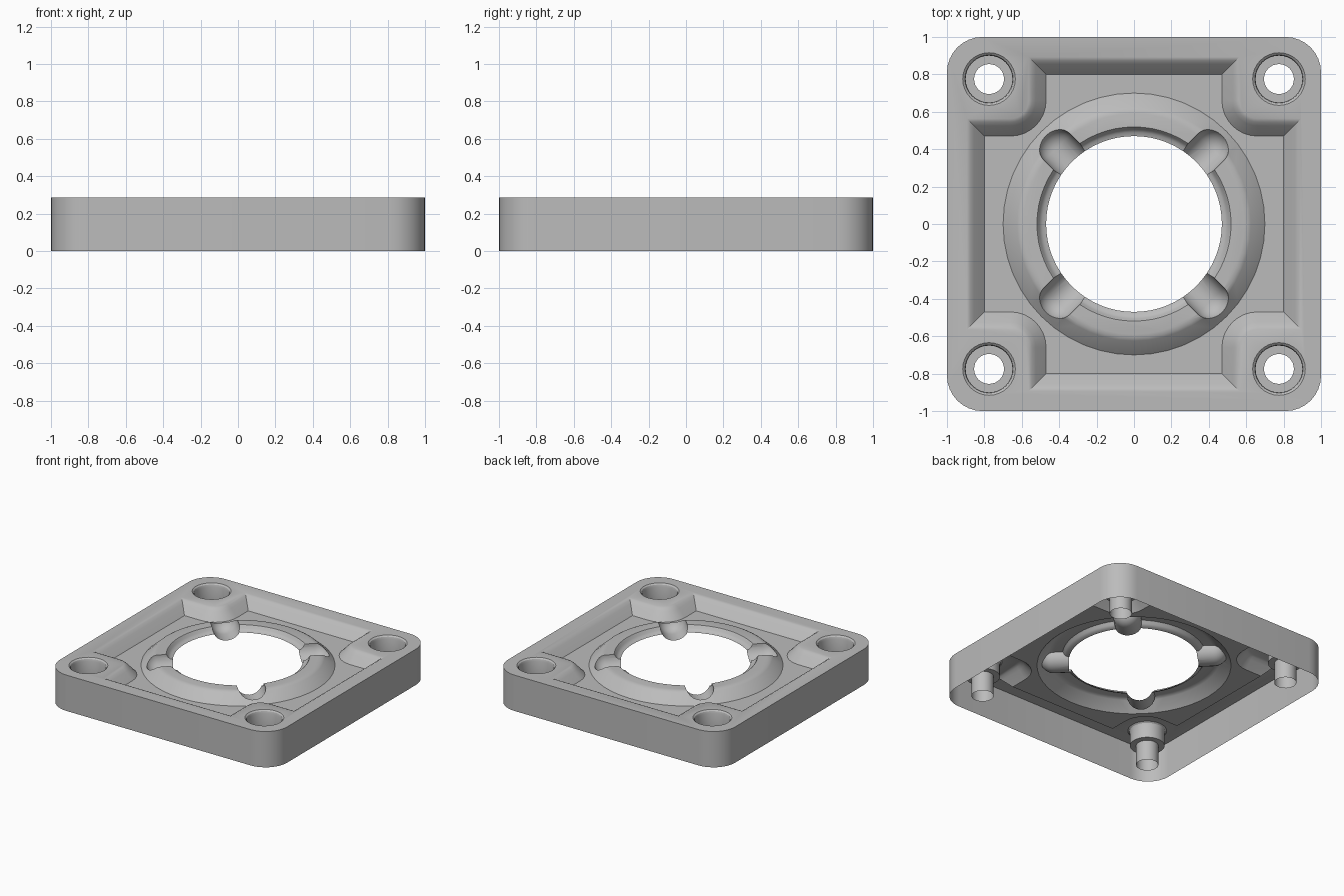
import bpy, bmesh, math
from mathutils import Vector

if "Cube" in bpy.data.objects:
    bpy.data.objects.remove(bpy.data.objects["Cube"])

TOP, FLOOR = 0.285, 0.20
HOLE_R = 0.47

grey = bpy.data.materials.new("plain grey")
grey.use_nodes = True
grey.diffuse_color = (0.5, 0.5, 0.5, 1)
grey.node_tree.nodes["Principled BSDF"].inputs["Base Color"].default_value = grey.diffuse_color


def loft(name, rings):
    """Closed solid through rings of equal point count, capped at both ends."""
    bm = bmesh.new()
    loops = [[bm.verts.new(p) for p in ring] for ring in rings]
    n = len(loops[0])
    for low, high in zip(loops, loops[1:]):
        for i in range(n):
            j = (i + 1) % n
            bm.faces.new((low[i], low[j], high[j], high[i]))
    bm.faces.new(loops[0][::-1])
    bm.faces.new(loops[-1])
    bmesh.ops.recalc_face_normals(bm, faces=bm.faces)
    mesh = bpy.data.meshes.new(name)
    bm.to_mesh(mesh)
    bm.free()
    obj = bpy.data.objects.new(name, mesh)
    bpy.context.collection.objects.link(obj)
    return obj


def lathe(name, profile, centre=(0, 0), sides=48):
    turn = [2 * math.pi * i / sides for i in range(sides)]
    return loft(name, [[(centre[0] + r * math.cos(t), centre[1] + r * math.sin(t), z)
                        for t in turn] for r, z in profile])


def four_way(quadrant):
    """Repeat the points of one quadrant around the centre."""
    pts = list(quadrant)
    for _ in range(3):
        quadrant = [(-y, x) for x, y in quadrant]
        pts += quadrant
    return pts


def rounded_square(z, half=1.0, radius=0.19, steps=8):
    c = half - radius
    arc = [math.pi / 2 * i / steps for i in range(steps + 1)]
    return [(x, y, z) for x, y in four_way(
        [(c + radius * math.cos(t), c + radius * math.sin(t)) for t in arc])]


def cross_outline(d, z, steps=8):
    """Plus-shaped recess outline grown by d, with rounded inner corners."""
    arm, block, c = 0.80 + d, 0.47 + d, 0.66
    r = c - block
    arc = [-math.pi / 2 - math.pi / 2 * i / steps for i in range(steps + 1)]
    quad = [(arm, block)] + [(c + r * math.cos(t), c + r * math.sin(t)) for t in arc]
    return [(x, y, z) for x, y in four_way(quad + [(block, arm)])]


def combine(target, tool, operation):
    mod = target.modifiers.new(tool.name, "BOOLEAN")
    mod.operation, mod.object, mod.solver = operation, tool, "EXACT"
    bpy.context.view_layer.update()
    done = bpy.data.meshes.new_from_object(
        target.evaluated_get(bpy.context.evaluated_depsgraph_get()))
    target.modifiers.clear()
    target.data = done
    bpy.data.objects.remove(tool)


# Outer frame block
frame = loft("mounting_frame", [rounded_square(0), rounded_square(TOP)])

# Sunken cross-shaped floor with sloping, softened walls
recess = [(0, FLOOR), (0.055, 0.258), (0.075, 0.276), (0.095, 0.286), (0.095, 0.4)]
combine(frame, loft("recess", [cross_outline(d, z) for d, z in recess]), "DIFFERENCE")

# Raised centre ring
ring = [(0.70, 0.1), (0.70, FLOOR), (0.625, 0.268), (0.61, 0.276), (0.59, 0.28)]
combine(frame, lathe("centre_ring", ring), "UNION")

# Centre opening with stepped lip
opening = [(HOLE_R, -0.1), (HOLE_R, 0.24), (0.49, 0.245), (0.505, 0.258),
           (0.512, 0.272), (0.52, 0.281), (0.52, 0.4)]
combine(frame, lathe("opening", opening, sides=64), "DIFFERENCE")

# Round-ended radial troughs in the ring
for k in range(4):
    a = math.pi / 4 + k * math.pi / 2
    out, side = Vector((math.cos(a), math.sin(a), 0)), Vector((-math.sin(a), math.cos(a), 0))
    end = [(0.58 + 0.1 * math.sin(t), 0.1 * math.cos(t))
           for t in [math.pi / 2 * i / 8 for i in range(8)]] + [(0.679, 0.004)]
    rings = []
    for dist, r in [(0.36, 0.1)] + end:
        rings.append([out * dist + side * (r * math.cos(t)) + Vector((0, 0, 0.279 + r * math.sin(t)))
                      for t in [2 * math.pi * i / 24 for i in range(24)]])
    combine(frame, loft("trough", rings), "DIFFERENCE")

# Counterbored screw bosses
boss = [(0.08, -0.1), (0.08, 0.16), (0.125, 0.16), (0.125, 0.26),
        (0.13, 0.276), (0.142, 0.286), (0.142, 0.4)]
for sx in (-1, 1):
    for sy in (-1, 1):
        combine(frame, lathe("screw_hole", boss, (0.775 * sx, 0.775 * sy), 32), "DIFFERENCE")

# Open the underside, leaving a thin moulded skin
bm = bmesh.new()
bm.from_mesh(frame.data)
bm.normal_update()
underside = [f for f in bm.faces
             if all(v.co.z < 0.001 for v in f.verts)
             or all(v.co.xy.length < HOLE_R + 0.002 for v in f.verts)]
bmesh.ops.delete(bm, geom=underside, context="FACES")
bm.to_mesh(frame.data)
bm.free()

frame.data.materials.clear()
frame.data.materials.append(grey)
bpy.ops.object.select_all(action="DESELECT")
frame.select_set(True)
bpy.context.view_layer.objects.active = frame
bpy.ops.object.shade_smooth_by_angle(angle=math.radians(32))
